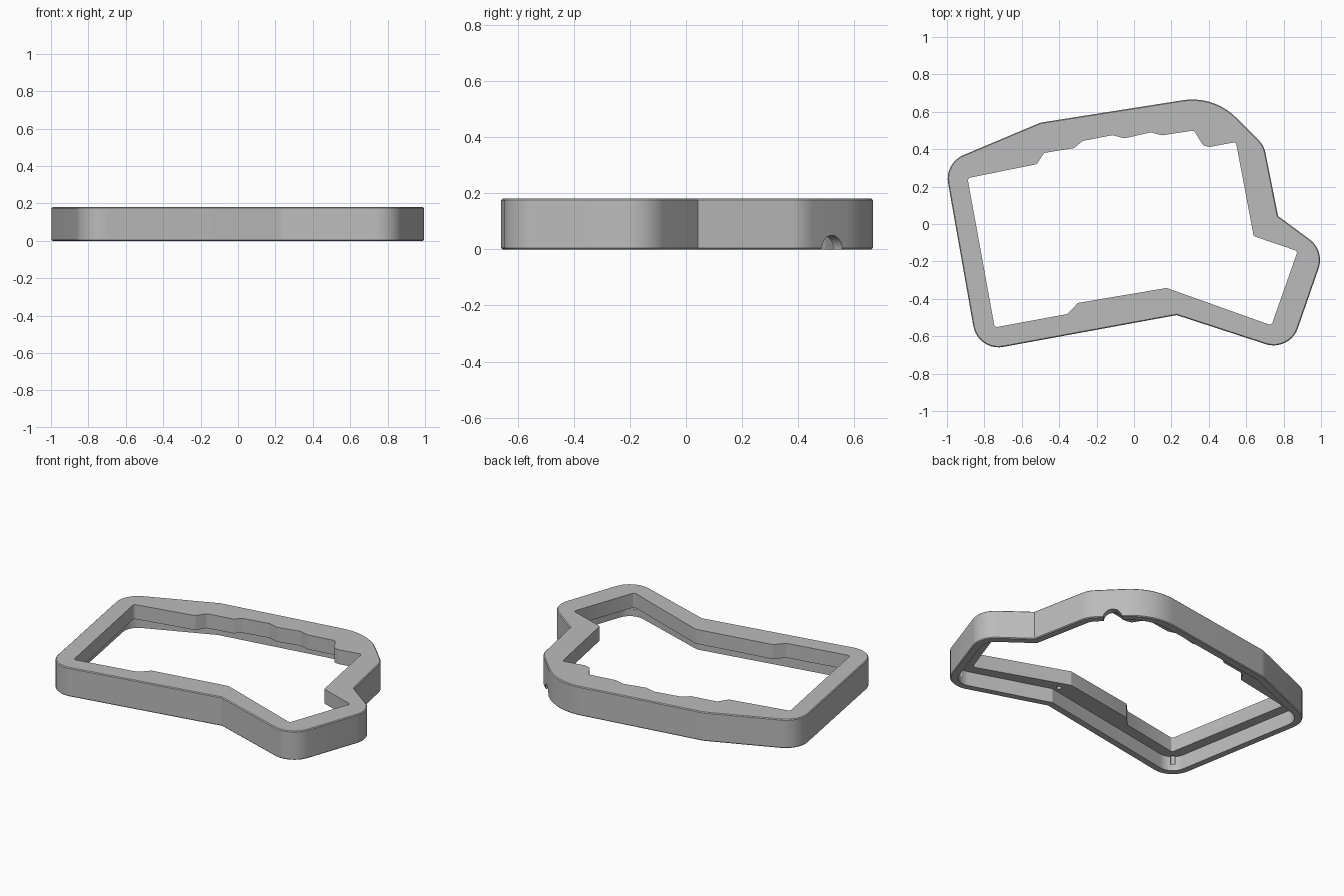
import bpy, bmesh, math
from mathutils import Vector

cube = bpy.data.objects.get("Cube")
if cube:
    bpy.data.objects.remove(cube, do_unlink=True)

HEIGHT, LEDGE, RIM, EDGE = 0.18, 0.09, 0.045, 0.005

# Outer outline, counter-clockwise: x, y, corner radius
OUTER = [(-0.835, -0.682, 0.137), (0.228, -0.487, 0), (0.832, -0.684, 0.137),
         (1.02, -0.142, 0.137), (0.77, 0.043, 0), (0.695, 0.42, 0.137),
         (0.427, 0.688, 0.33), (-0.5, 0.542, 0.137), (-1.013, 0.326, 0.137)]

# Opening, stepped along the back
INNER = [(-0.745, -0.553), (-0.355, -0.481), (-0.30, -0.422), (0.175, -0.342),
         (0.735, -0.542), (0.875, -0.145), (0.64, -0.065), (0.545, 0.438),
         (0.405, 0.412), (0.37, 0.42), (0.32, 0.5), (0.15, 0.474), (0.09, 0.49),
         (-0.05, 0.458), (-0.115, 0.475), (-0.275, 0.444), (-0.32, 0.406),
         (-0.48, 0.38), (-0.52, 0.32), (-0.89, 0.245)]
INNER = [(x, y, 0.015) for x, y in INNER]


def outline(corners, inset=0.0, steps=10):
    """Round the corners of an outline after moving its sides inward."""
    pts = [Vector(c[:2]) for c in corners]
    loop = []
    for i, p in enumerate(pts):
        a = (p - pts[i - 1]).normalized()
        b = (pts[(i + 1) % len(pts)] - p).normalized()
        turn = a.x * b.y - a.y * b.x
        half = math.atan2(turn, a.dot(b)) / 2
        mid = (a + b).normalized()
        inward = Vector((-mid.y, mid.x))
        q = p + inward * inset / math.cos(half)
        r = corners[i][2]
        if r == 0:
            loop.append(q)
            continue
        r = max(r - math.copysign(inset, turn), 0.004)
        side = math.copysign(1, turn)
        centre = q + inward * side * r / math.cos(half)
        start = math.atan2(-inward.y * side, -inward.x * side)
        n = steps if r > 0.05 else 3
        for k in range(n + 1):
            t = start + half * (2 * k / n - 1)
            loop.append(centre + Vector((math.cos(t), math.sin(t))) * r)
    return loop


def solid(name, layers):
    """Closed solid through matching outlines at rising heights."""
    bm = bmesh.new()
    rings = [[bm.verts.new((p.x, p.y, z)) for p in loop] for z, loop in layers]
    for low, high in zip(rings, rings[1:]):
        for i in range(len(low)):
            j = (i + 1) % len(low)
            bm.faces.new((low[i], low[j], high[j], high[i]))
    bm.faces.new(rings[0][::-1])
    bm.faces.new(rings[-1])
    return finish(name, bm)


def cylinder(name, radius, depth, place, direction):
    bm = bmesh.new()
    bmesh.ops.create_cone(bm, cap_ends=True, segments=24, radius1=radius,
                          radius2=radius, depth=depth)
    ob = finish(name, bm)
    ob.rotation_euler = Vector(direction).to_track_quat('Z', 'Y').to_euler()
    ob.location = place
    return ob


def finish(name, bm):
    mesh = bpy.data.meshes.new(name)
    bm.to_mesh(mesh)
    bm.free()
    ob = bpy.data.objects.new(name, mesh)
    bpy.context.collection.objects.link(ob)
    return ob


# Body with small bevels on its outer edges
soft, full = outline(OUTER, EDGE), outline(OUTER)
frame = solid("case_frame", [(0, soft), (EDGE, full),
                             (HEIGHT - EDGE, full), (HEIGHT, soft)])

# Opening, underside recess, cable notch and screw holes
opening, recess = outline(INNER), outline(OUTER, RIM)
cutters = [solid("recess_cutter", [(-0.1, recess), (LEDGE, recess)]),
           solid("opening_cutter", [(-0.2, opening), (HEIGHT + 0.1, opening)]),
           cylinder("notch_cutter", 0.053, 0.16, (0.595, 0.52, -0.003), (1, 1, 0))]
for x, y in [(-0.785, -0.595), (0.21, -0.41), (0.77, -0.59),
             (0.93, -0.165), (0.6, 0.42), (-0.92, 0.265)]:
    cutters.append(cylinder("screw_hole_cutter", 0.014, 0.1, (x, y, LEDGE), (0, 0, 1)))

for cutter in cutters:
    cutter.hide_render = True
    mod = frame.modifiers.new(cutter.name, 'BOOLEAN')
    mod.operation, mod.solver, mod.object = 'DIFFERENCE', 'EXACT', cutter

# Bake the cuts and drop the cutters
bpy.context.view_layer.update()
baked = bpy.data.meshes.new_from_object(
    frame.evaluated_get(bpy.context.evaluated_depsgraph_get()))
frame.modifiers.clear()
frame.data = baked
for cutter in cutters:
    bpy.data.objects.remove(cutter, do_unlink=True)

# Single grey finish
grey = bpy.data.materials.new("case_grey")
grey.use_nodes = True
grey.diffuse_color = (0.5, 0.5, 0.5, 1)
grey.node_tree.nodes["Principled BSDF"].inputs["Base Color"].default_value = (0.5, 0.5, 0.5, 1)
frame.data.materials.clear()
frame.data.materials.append(grey)

bpy.ops.object.select_all(action='DESELECT')
frame.select_set(True)
bpy.context.view_layer.objects.active = frame
bpy.ops.object.shade_smooth_by_angle(angle=math.radians(25))
